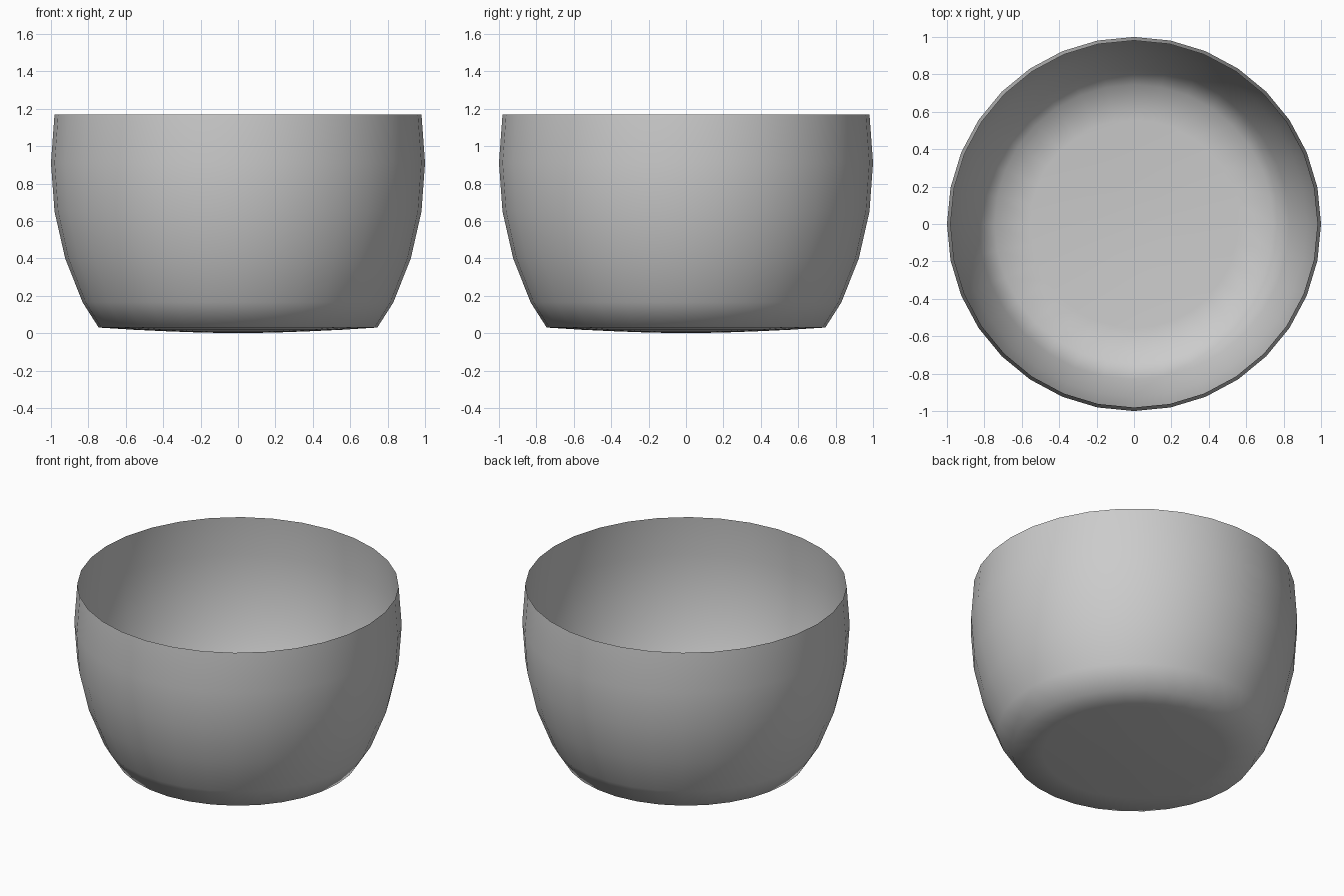
import bpy, bmesh, math

if "Cube" in bpy.data.objects:
    bpy.data.objects.remove(bpy.data.objects["Cube"])

SEGMENTS = 32
# Bowl half-section (radius, height): rim, widest ring, tapering wall, shallow base
profile = [(0.981, 1.17), (1.0, 0.91), (0.981, 0.65), (0.924, 0.40), (0.831, 0.165),
           (0.745, 0.03), (0.556, 0.018), (0.383, 0.01), (0.195, 0.003)]

bm = bmesh.new()
rings = []
for r, z in profile:
    angles = [2 * math.pi * i / SEGMENTS for i in range(SEGMENTS)]
    rings.append([bm.verts.new((r * math.cos(a), r * math.sin(a), z)) for a in angles])

# Single-skin wall, open at the top
for upper, lower in zip(rings, rings[1:]):
    for i in range(SEGMENTS):
        j = (i + 1) % SEGMENTS
        bm.faces.new((upper[i], lower[i], lower[j], upper[j]))

# Base centre fan
centre = bm.verts.new((0, 0, 0))
for i in range(SEGMENTS):
    bm.faces.new((rings[-1][i], centre, rings[-1][(i + 1) % SEGMENTS]))

# Outward-facing normals, smooth all over
bm.normal_update()
if sum(f.normal.dot(f.calc_center_median().xy.to_3d()) for f in bm.faces) < 0:
    bmesh.ops.reverse_faces(bm, faces=bm.faces[:])
for f in bm.faces:
    f.smooth = True

mesh = bpy.data.meshes.new("bowl")
bm.to_mesh(mesh)
bm.free()
bpy.context.collection.objects.link(bpy.data.objects.new("bowl", mesh))
